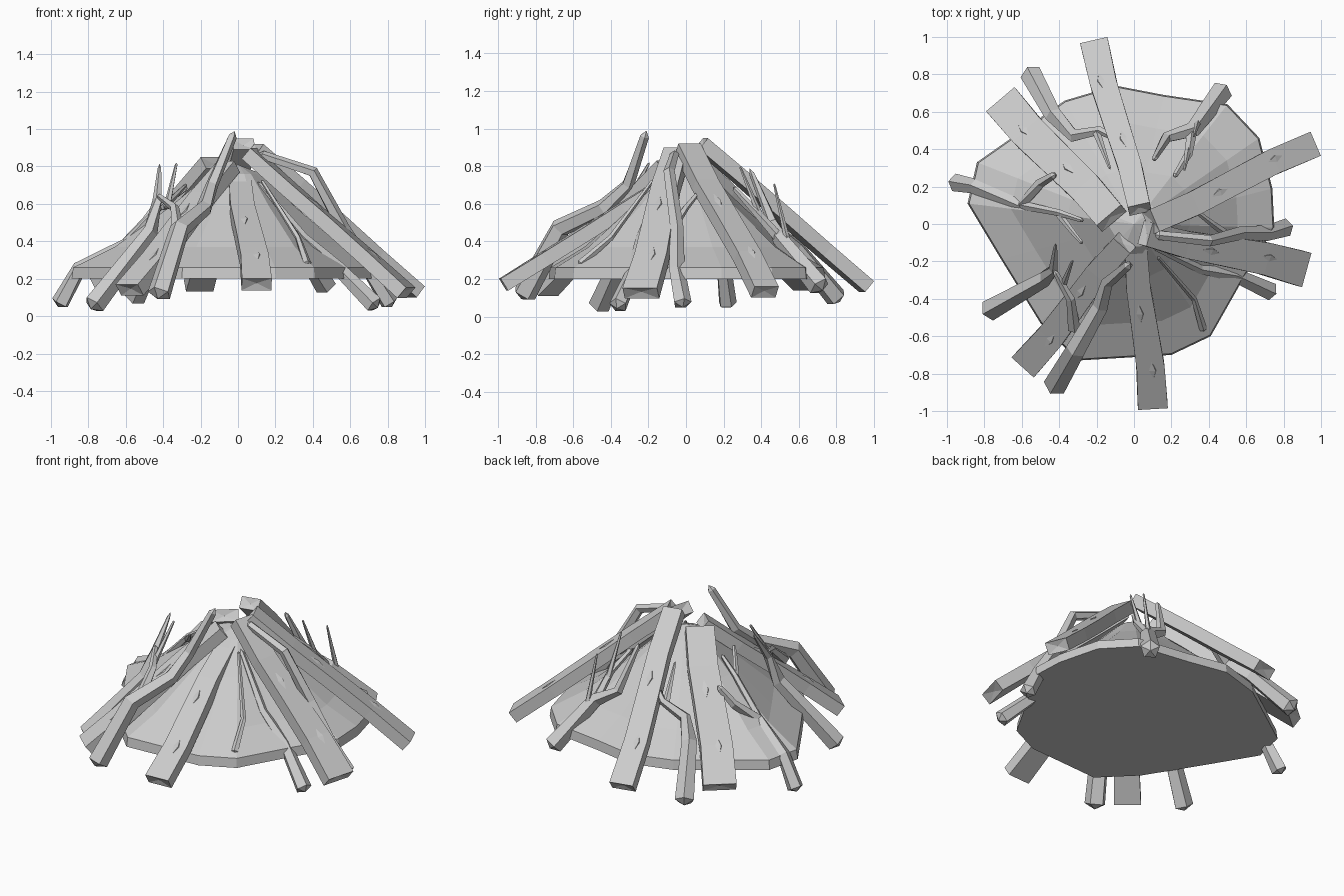
import bpy
import bmesh
import math
from mathutils import Vector

cube = bpy.data.objects.get("Cube")
if cube:
    bpy.data.objects.remove(cube, do_unlink=True)

grey = bpy.data.materials.new("weathered grey")
grey.use_nodes = True
GREY = (0.6, 0.6, 0.6, 1)
grey.diffuse_color = GREY
grey.node_tree.nodes["Principled BSDF"].inputs["Base Color"].default_value = GREY


def finish(name, bm):
    """Turn a bmesh into a grey object."""
    bmesh.ops.recalc_face_normals(bm, faces=bm.faces)
    mesh = bpy.data.meshes.new(name)
    bm.to_mesh(mesh)
    bm.free()
    mesh.materials.append(grey)
    obj = bpy.data.objects.new(name, mesh)
    bpy.context.collection.objects.link(obj)


def circle(sides, turn):
    """Unit-diameter polygon used as a cross-section."""
    angles = [turn + math.tau * i / sides for i in range(sides)]
    return [(math.cos(angle) / 2, math.sin(angle) / 2) for angle in angles]


def bridge(bm, lower, upper):
    """Join two rings with quads."""
    count = len(lower)
    for i in range(count):
        j = (i + 1) % count
        bm.faces.new((lower[i], lower[j], upper[j], upper[i]))


def fan(bm, ring, tip):
    """Close a ring with triangles around one point."""
    apex = bm.verts.new(tip)
    for i, vert in enumerate(ring):
        bm.faces.new((vert, ring[(i + 1) % len(ring)], apex))


def frame(along):
    """Sideways and upward directions for a piece pointing along an axis."""
    side = along.cross(Vector((0, 0, 1)))
    if side.length < 0.2:
        side = along.cross(Vector((0, 1, 0)))
    side.normalize()
    return side, side.cross(along)


def loft(name, points, widths, thicknesses, section, point):
    """Sweep a section along the points; the ends bulge or dent by point."""
    bm = bmesh.new()
    rings = []
    last = len(points) - 1
    for i, centre in enumerate(points):
        along = (points[min(i + 1, last)] - points[max(i - 1, 0)]).normalized()
        side, up = frame(along)
        rings.append([bm.verts.new(centre + side * u * widths[i] + up * v * thicknesses[i])
                      for u, v in section])
    for lower, upper in zip(rings, rings[1:]):
        bridge(bm, lower, upper)
    foot_end = (points[0] - points[1]).normalized()
    tip_end = (points[-1] - points[-2]).normalized()
    fan(bm, rings[0], points[0] + foot_end * point)
    fan(bm, rings[-1], points[-1] + tip_end * point)
    finish(name, bm)


def splinter(name, centre, axis, side, up):
    """Low diamond-shaped chip on a plank."""
    bm = bmesh.new()
    corners = (axis * .07, side * .024, axis * -.07, side * -.024)
    ring = [bm.verts.new(centre + corner) for corner in corners]
    fan(bm, ring, centre + up * .008 + side * .02)
    bm.faces.new(ring)
    finish(name, bm)


BOX = [(-.5, -.5), (.5, -.5), (.5, .5), (-.5, .5)]
BARK = circle(5, math.pi / 10)


def plank(name, foot, top, wide, narrow):
    """Slightly bowed board with two chips on its upper face."""
    foot, top = Vector(foot), Vector(top)
    axis = (top - foot).normalized()
    side, up = frame(axis)
    points = [foot.lerp(top, i / 4) + side * .01 * math.sin(i * math.pi / 2)
              for i in range(5)]
    widths = [wide + (narrow - wide) * i / 4 for i in range(5)]
    loft(name, points, widths, [.075] * 5, BOX, -.012)
    for share, shift in ((.24, .015), (.6, -.02)):
        centre = foot.lerp(top, share) + side * shift + up * .036
        splinter(name + "_splinter", centre, axis, side, up)


def branch(name, thick, thin, *path):
    """Crooked five-sided limb tapering from foot to tip."""
    points = [Vector(p) for p in path]
    steps = len(points) - 1
    sizes = [thick + (thin - thick) * i / steps for i in range(steps + 1)]
    loft(name, points, sizes, sizes, BARK, thick * .25)


# Mound: uneven outline, low rim, rising to a blunt peak
outline = [Vector((x, y, 0)) for x, y in (
    (-.1, .74), (.16, .69), (.5, .64), (.67, .46), (.74, .19), (.75, -.02), (.58, -.3),
    (.41, -.6), (.2, -.7), (-.3, -.73), (-.5, -.53), (-.71, -.19), (-.89, .11),
    (-.84, .33), (-.37, .66))]
mound = bmesh.new()
levels = []
for scale, height in ((1, .2), (.99, .26), (.74, .37), (.4, .59), (.17, .76)):
    levels.append([mound.verts.new(p * scale + Vector((0, 0, height))) for p in outline])
for lower, upper in zip(levels, levels[1:]):
    bridge(mound, lower, upper)
fan(mound, levels[0], (0, 0, .2))
fan(mound, levels[-1], (0, 0, .81))
finish("mound", mound)

# Planks leaning toward the peak
plank("front_plank", (.1, -.97, .17), (.01, -.12, .7), .16, .12)
plank("left_front_plank", (.9, -.24, .125), (.06, -.05, .87), .19, .13)
plank("left_back_plank", (.95, .42, .13), (.09, .01, .89), .14, .13)
plank("back_plank", (-.21, .96, .16), (.03, .08, .92), .15, .12)
plank("right_back_plank", (-.7, .65, .17), (-.12, .03, .82), .2, .17)
plank("right_front_plank", (-.58, -.75, .14), (-.05, -.1, .8), .16, .12)

# Front branches
branch("bent_front_branch", .13, .05, (-.42, -.86, .12), (-.31, -.67, .47),
       (-.18, -.44, .58), (-.14, -.31, .7), (-.03, -.22, .96))
branch("right_front_branch", .12, .02, (-.77, -.46, .06), (-.47, -.29, .45),
       (-.43, -.24, .62), (-.42, -.12, .79))
branch("right_front_fork", .07, .03, (-.32, -.56, .45), (-.34, -.4, .58),
       (-.42, -.26, .64))
branch("right_front_twig", .04, .015, (-.38, -.33, .58), (-.33, -.2, .81))

# Right-hand branches
branch("right_branch", .1, .04, (-.95, .22, .07), (-.85, .2, .25), (-.6, .1, .38),
       (-.5, .22, .5), (-.43, .26, .6))
branch("right_twig", .05, .025, (-.6, .1, .39), (-.4, .06, .6), (-.28, .02, .68))
branch("right_spur", .04, .02, (-.4, .05, .58), (-.33, -.04, .65), (-.28, -.1, .7))

# Back branches
branch("back_right_branch", .12, .025, (-.55, .8, .1), (-.43, .58, .37),
       (-.32, .47, .46), (-.18, .5, .54), (-.09, .45, .62))
branch("back_right_twig", .045, .015, (-.2, .49, .53), (-.13, .3, .7))
branch("back_left_branch", .12, .03, (.47, .71, .16), (.31, .5, .42),
       (.17, .46, .5), (.11, .35, .76))
branch("back_left_fork", .06, .03, (.31, .5, .41), (.29, .37, .56), (.22, .26, .68))
branch("back_left_twig", .04, .012, (.29, .4, .52), (.27, .29, .79))
branch("back_left_spike", .035, .012, (.34, .54, .4), (.32, .47, .7))

# Left-hand branches
branch("left_branch", .1, .05, (.81, -.02, .07), (.7, -.05, .25), (.56, -.05, .47),
       (.4, -.09, .77), (.13, -.06, .86))
branch("left_twig", .05, .02, (.53, -.08, .46), (.42, 0, .58), (.29, .1, .7))
branch("left_front_branch", .1, .03, (.73, -.36, .06), (.53, -.27, .26),
       (.35, -.24, .42), (.12, -.13, .7))
branch("left_front_twig", .045, .02, (.37, -.56, .28), (.32, -.4, .42), (.13, -.18, .72))
